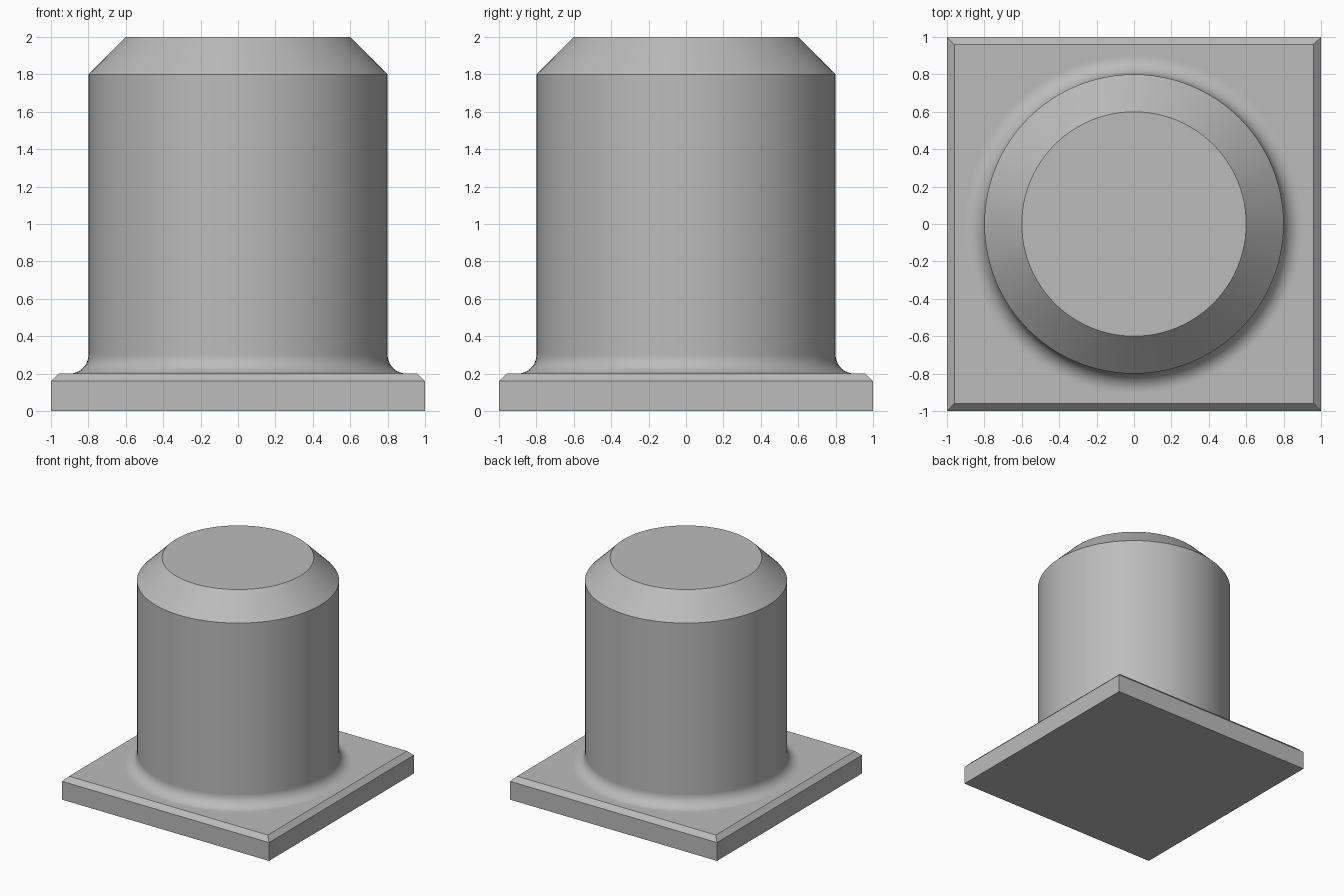
import bpy
import bmesh
from math import sin, cos, pi, radians

SEGMENTS = 96
FILLET_STEPS = 12

cube = bpy.data.objects.get("Cube")
if cube:
    bpy.data.objects.remove(cube, do_unlink=True)

grey = bpy.data.materials.new("plain grey")
grey.use_nodes = True
colour = (0.5, 0.5, 0.5, 1)
grey.diffuse_color = colour
grey.node_tree.nodes["Principled BSDF"].inputs["Base Color"].default_value = colour


def ring(bm, size, z, square=False):
    """A loop of vertices, round or pushed out to a square of the same half width."""
    verts = []
    for i in range(SEGMENTS):
        a = 2 * pi * i / SEGMENTS
        r = size / max(abs(cos(a)), abs(sin(a))) if square else size
        verts.append(bm.verts.new((r * cos(a), r * sin(a), z)))
    return verts


bm = bmesh.new()

# Square base plate with a chamfered upper edge
rings = [ring(bm, 1, 0, True), ring(bm, 1, 0.16, True), ring(bm, 0.96, 0.2, True)]

# Concave fillet from plate to column, with a narrow support loop at each end
rings.append(ring(bm, 0.905, 0.2))
for i in range(FILLET_STEPS + 1):
    a = pi / 2 * i / FILLET_STEPS
    rings.append(ring(bm, 0.9 - 0.1 * sin(a), 0.3 - 0.1 * cos(a)))
rings.append(ring(bm, 0.8, 0.305))

# Straight column and its wide chamfered top
rings += [ring(bm, 0.8, 1.8), ring(bm, 0.6, 2)]

# Skin the loops and cap both ends
for low, high in zip(rings, rings[1:]):
    for i in range(SEGMENTS):
        j = (i + 1) % SEGMENTS
        bm.faces.new((low[i], low[j], high[j], high[i]))
bm.faces.new(rings[-1])
bm.faces.new(reversed(rings[0]))

mesh = bpy.data.meshes.new("column_on_base")
bm.to_mesh(mesh)
bm.free()
mesh.materials.append(grey)
column = bpy.data.objects.new("column_on_base", mesh)
bpy.context.collection.objects.link(column)

bpy.ops.object.select_all(action="DESELECT")
column.select_set(True)
bpy.context.view_layer.objects.active = column
bpy.ops.object.shade_smooth_by_angle(angle=radians(30))
